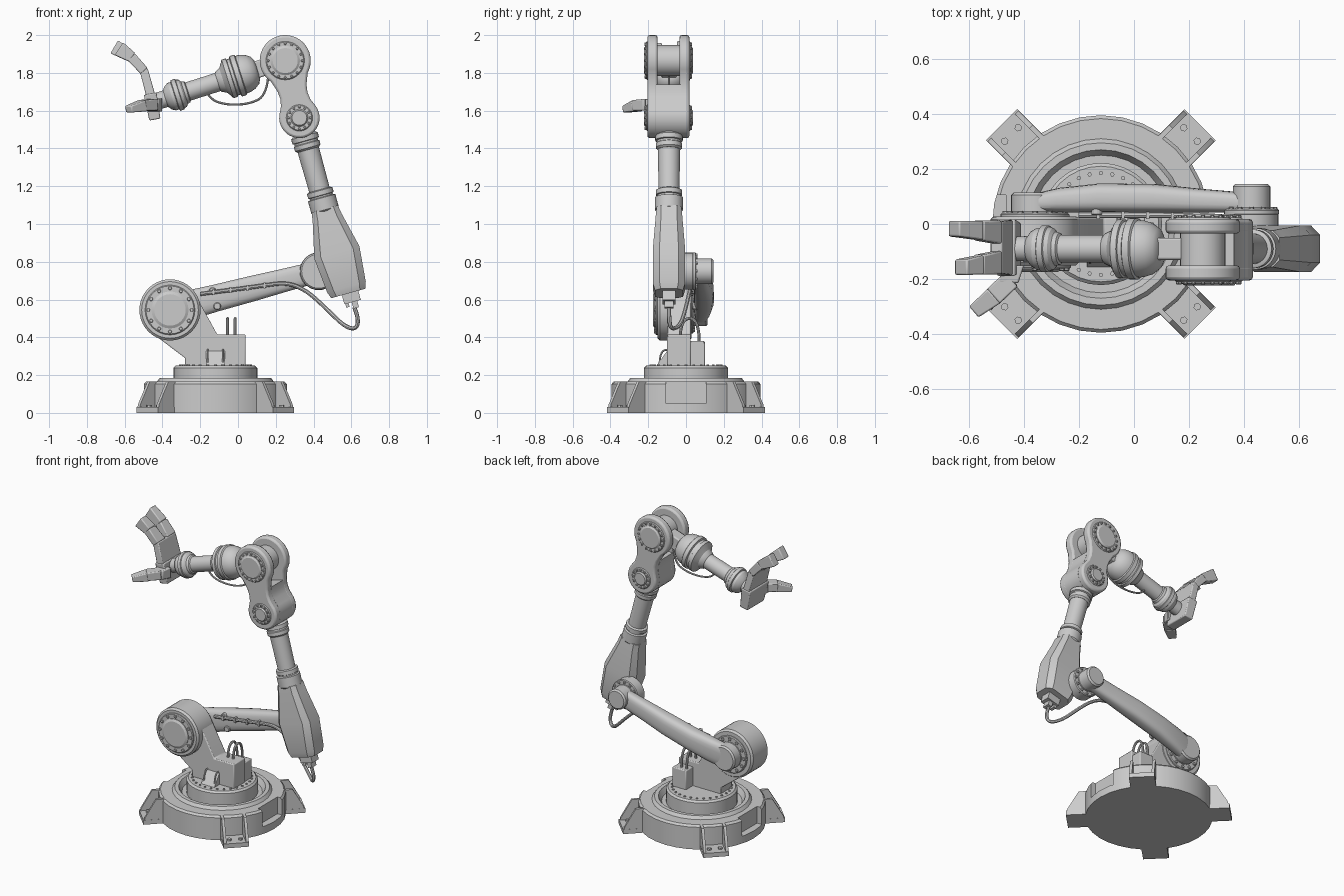
import bpy, bmesh
from math import sin, cos, pi, radians, atan2, copysign
from mathutils import Matrix, Vector

if "Cube" in bpy.data.objects:
    bpy.data.objects.remove(bpy.data.objects["Cube"])

I = Matrix.Identity(4)
YF = Matrix.Rotation(pi / 2, 4, 'X')          # local (x, z, -y): parts extruded along y
AY = -0.09                                    # centre plane of the moving arm


def loft(name, parts, m=I, bevel=0):
    """Each part is a list of rings, skinned with quads and capped."""
    bm = bmesh.new()
    for rings in parts:
        vs = [[bm.verts.new(m @ Vector(p)) for p in r] for r in rings]
        n = len(vs[0])
        for a, b in zip(vs, vs[1:]):
            for i in range(n):
                bm.faces.new((a[i], a[(i + 1) % n], b[(i + 1) % n], b[i]))
        bm.faces.new(vs[0])
        bm.faces.new(vs[-1])
    bmesh.ops.recalc_face_normals(bm, faces=bm.faces)
    me = bpy.data.meshes.new(name)
    bm.to_mesh(me)
    bm.free()
    ob = bpy.data.objects.new(name, me)
    bpy.context.collection.objects.link(ob)
    if bevel:
        b = ob.modifiers.new('bevel', 'BEVEL')
        b.width, b.segments, b.limit_method, b.angle_limit = bevel, 2, 'ANGLE', radians(40)
    return ob


def lathe(prof, n=32, cx=0, cy=0):
    return [[(cx + r * cos(2 * pi * i / n), cy + r * sin(2 * pi * i / n), h) for i in range(n)] for r, h in prof]


def disc(x, z, r, y0, y1, ch=0.008, n=32):
    s = copysign(ch, y1 - y0)
    return lathe([(r - ch, -y0), (r, -y0 - s), (r, -y1 + s), (r - ch, -y1)], n, x, z)


def prism(poly, y0, y1):
    return [[(x, z, -y) for x, z in poly] for y in (y0, y1)]


def cuboid(x0, x1, y0, y1, z0, z1):
    return [[(x0, y0, z), (x1, y0, z), (x1, y1, z), (x0, y1, z)] for z in (z0, z1)]


def arc(c, r, a0, a1, n=20):
    return [(c[0] + r * cos(a0 + (a1 - a0) * i / n), c[1] + r * sin(a0 + (a1 - a0) * i / n)) for i in range(n + 1)]


def frame(x, z, dx, dz, y=AY):
    return Matrix.Translation((x, y, z)) @ Matrix.Rotation(atan2(dx, dz), 4, 'Y')


def bolted_cap(name, x, z, y, s, r, r_in, nb):
    """Flange, raised hub and a ring of bolts; s is the facing along y."""
    parts = [disc(x, z, r, y - s * .01, y + s * .012, .005),
             lathe([(r_in, -y), (r_in, -y - s * .016), (r_in * .85, -y - s * .024)], 32, x, z)]
    rb = (r + r_in) / 2
    for i in range(nb):
        a = 2 * pi * i / nb
        parts.append(disc(x + rb * cos(a), z + rb * sin(a), min(.011, (r - r_in) * .3), y, y + s * .02, .002, 6))
    return loft(name, parts, YF)


def cable(name, pts, r=.008):
    cu = bpy.data.curves.new(name, 'CURVE')
    cu.dimensions, cu.bevel_depth, cu.bevel_resolution, cu.resolution_u = '3D', r, 2, 6
    sp = cu.splines.new('NURBS')
    sp.points.add(len(pts) - 1)
    for p, c in zip(sp.points, pts):
        p.co = (*c, 1)
    sp.use_endpoint_u, sp.order_u = True, 3
    ob = bpy.data.objects.new(name, cu)
    bpy.context.collection.objects.link(ob)
    bpy.ops.object.select_all(action='DESELECT')
    ob.select_set(True)
    bpy.context.view_layer.objects.active = ob
    bpy.ops.object.convert(target='MESH')


def seg(name, p, q, side, w0, w1, t0, t1):
    """Tapered box from p to q, w along side, t across."""
    p, q, side = Vector(p), Vector(q), Vector(side).normalized()
    n = (q - p).cross(side).normalized()
    rings = [[c + side * a * w + n * b * t for a, b in ((1, 1), (1, -1), (-1, -1), (-1, 1))]
             for c, w, t in ((p, w0, t0), (q, w1, t1))]
    return loft(name, [rings], bevel=.006)


# Base drum with recesses at left and right
BX = -0.12
BM = Matrix.Translation((BX, 0, 0))
base = loft('base_drum', [lathe([(.395, 0), (.395, .152), (.383, .165), (.31, .165), (.295, .185),
                                 (.27, .185), (.25, .15)])], BM)
cut = loft('recess_cutter', [cuboid(s * .4 - .055, s * .4 + .055, -.105, .105, .05, .25) for s in (-1, 1)], BM)
cut.hide_render = True
mod = base.modifiers.new('recess', 'BOOLEAN')
mod.operation, mod.object = 'DIFFERENCE', cut
bpy.context.view_layer.objects.active = base
bpy.ops.object.modifier_apply(modifier='recess')
bpy.data.objects.remove(cut)

# Feet: plate, two gussets and two bolts each
for k in range(4):
    m = BM @ Matrix.Rotation(pi / 4 + k * pi / 2, 4, 'Z')
    gus = [(.34, .02), (.505, .02), (.5, .045), (.43, .165), (.34, .165)]
    parts = [cuboid(.34, .51, -.08, .08, 0, .03)]
    parts += [[[(r, y + d, z) for r, z in gus] for d in (-.009, .009)] for y in (-.07, .07)]
    parts += [lathe([(.014, .02), (.014, .042)], 6, .46, y) for y in (-.035, .035)]
    loft(f'foot_{k}', parts, m)

# Turntable with a ring of small bolts
loft('turntable', [lathe([(.222, .13), (.222, .238), (.21, .25)])] +
     [lathe([(.008, .24), (.008, .256)], 6, .185 * cos(i * pi / 14), .185 * sin(i * pi / 14)) for i in range(28)], BM)

# Shoulder bracket and housing
SX, SZ = -0.36, 0.545
web = arc((SX, SZ), .158, radians(35), radians(222), 24) + \
    [(-.28, .29), (-.28, .245), (.04, .245), (.04, .415), (-.11, .415)]
loft('shoulder_bracket', [prism(web, -.10, .025)], YF, .006)
loft('shoulder_housing', [disc(SX, SZ, .162, -.15, .028, .012, 40)], YF)
bolted_cap('shoulder_front_cap', SX, SZ, -.15, -1, .132, .098, 12)
bolted_cap('shoulder_rear_flange', SX, SZ, .028, 1, .125, .088, 12)

# Junction boxes and looped leads
loft('junction_box', [cuboid(-.07, .035, .02, .1, .245, .38)], bevel=.006)
loft('terminal_wedge', [[[(x, -.16, .245), (x, -.095, .245), (x, -.095, .335)] for x in (-.17, -.07)]])
for i, x in enumerate((-.055, -.015)):
    cable(f'box_lead_{i}', [(x, -.03, .4), (x, -.03, .5), (x, .07, .5), (x, .07, .37)])
for i, x in enumerate((-.16, -.08)):
    cable(f'terminal_lead_{i}', [(x, -.14, .25), (x, -.14, .35), (x, -.09, .33)], .005)

# Lower link, bulging at the back
link = []
for t, hw, y1 in ((0, .08, .11), (.1, .078, .132), (.25, .072, .148), (.45, .068, .145), (.62, .062, .128), (.78, .058, .115)):
    cy, hy = (y1 + .042) / 2, (y1 - .042) / 2
    link.append([(hw * copysign(abs(cos(a)) ** .65, cos(a)), cy + hy * copysign(abs(sin(a)) ** .65, sin(a)), t)
                 for a in [2 * pi * (i + .5) / 20 for i in range(20)]])
loft('lower_link', [link], frame(SX, SZ, .79, .205, 0))
loft('link_shoulder_end', [disc(SX, SZ, .086, .03, .115, .01)], YF)
loft('link_bolts', [disc(x, z, .02, .06, .032, .004, 12) for x, z in ((-.135, .645), (-.11, .565))], YF)

# Elbow joint
EX, EZ = .427, .75
loft('elbow_motor', [disc(EX, EZ, .068, .03, .146, .01)], YF)
loft('elbow_hub', [disc(EX, EZ, .098, -.03, .05)], YF)
bolted_cap('elbow_flange', EX, EZ, .042, 1, .1, .07, 12)

# Upper arm: housing, collars and tube along a leaning axis
JX, JZ = .325, 1.562
AM = frame(JX, JZ, .268, -.963)
rings = []
for t, a, b, c in ((.5, .072, .066, .025), (.55, .08, .07, .028), (.74, .124, .085, .035), (.93, .106, .085, .035), (.965, .094, .074, .03)):
    rings.append([(a, b - c, t), (a - c, b, t), (c - a, b, t), (-a, b - c, t),
                  (-a, c - b, t), (c - a, -b, t), (a - c, -b, t), (a, c - b, t)])
loft('arm_housing', [rings], AM)
loft('arm_tube', [lathe([(.06, .04), (.058, .2), (.055, .46)])], AM)
loft('arm_lower_collar', [lathe([(.06, .395), (.07, .40), (.07, .425), (.063, .428), (.063, .436),
                                 (.075, .44), (.075, .505), (.06, .52)])], AM)
loft('arm_upper_collar', [lathe([(.062, .09), (.073, .1), (.073, .125), (.064, .128), (.064, .138),
                                 (.07, .142), (.07, .165), (.06, .175)])], AM)
loft('arm_plug', [cuboid(-.055, .035, -.035, .035, .95, 1.015), cuboid(-.035, -.005, -.025, .025, 1, 1.05),
                  cuboid(.012, .03, -.02, .02, 1, 1.035)], AM)
cable('arm_cable', [(.615, AY, .56), (.64, AY, .5), (.625, -.08, .44), (.56, -.03, .46), (.46, .0, .56),
                    (.36, .02, .65), (.26, .03, .69), (.14, .033, .675), (0, .033, .655), (-.2, .033, .63)], .011)
loft('cable_clips', [cuboid(x - .006, x + .006, .018, .05, z - .016, z + .016)
                     for x, z in ((.14, .675), (.05, .662), (-.04, .65), (-.13, .64))])

# Upper joint: forked, waisted link with bolted caps
UX, UZ = .25, 1.865
th = atan2(JZ - UZ, JX - UX)
ax, pr = (cos(th), sin(th)), (-sin(th), cos(th))
at = lambda t, w: (UX + ax[0] * t + pr[0] * w, UZ + ax[1] * t + pr[1] * w)
low = [at(.15, -.079), at(.19, -.074), at(.23, -.08)] + arc((JX, JZ), .107, th - radians(112), th + radians(112)) + \
    [at(.23, .08), at(.19, .074), at(.15, .079)]
bone = arc((UX, UZ), .135, th + radians(48), th + radians(312), 32) + low
for n, y0, y1 in (('front', -.205, -.15), ('rear', -.035, .018)):
    loft(f'fork_plate_{n}', [prism(bone, y0, y1)], YF, .012)
loft('fork_core', [prism(low, -.16, -.025)], YF)
for n, y, s in (('front', -.205, -1), ('rear', .018, 1)):
    bolted_cap(f'upper_cap_{n}', UX, UZ, y - s * .006, s, .102, .078, 16)
    bolted_cap(f'middle_cap_{n}', JX, JZ, y - s * .006, s, .07, .046, 12)
loft('fork_rotor', [disc(UX, UZ, .082, -.165, -.02)], YF)

# Forearm turned along its axis
FM = frame(UX, UZ, -.953, -.303)
loft('forearm_root', [cuboid(-.045, .045, -.04, .04, .05, .2)], FM, .008)
loft('forearm', [lathe([(.05, .155), (.075, .168), (.094, .195), (.103, .225), (.104, .245), (.112, .25), (.112, .275),
                        (.1, .28), (.1, .295), (.107, .298), (.107, .32), (.09, .33), (.068, .345), (.056, .37),
                        (.05, .375), (.05, .54), (.058, .545), (.062, .56), (.075, .57), (.08, .585), (.085, .588),
                        (.085, .61), (.076, .614), (.076, .63), (.065, .65), (.046, .665), (.043, .76)])], FM)
cable('forearm_cable', [(.16, AY, 1.78), (.15, AY, 1.68), (.06, AY, 1.635), (-.06, AY, 1.63), (-.15, AY, 1.66),
                        (-.17, AY, 1.71)], .006)

# Hand: palm, two jointed fingers and a thumb
Y = (0, 1, 0)
HY = -.085
seg('palm', (-.44, HY, 1.553), (-.465, HY, 1.69), Y, .09, .104, .03, .034)
seg('palm_upper', (-.462, HY, 1.68), (-.50, HY, 1.82), Y, .1, .095, .024, .022)
for i, (y0, y1, tx) in enumerate(((-.03, -.017, 0), (-.14, -.157, .025))):
    seg(f'finger_{i}_middle', (-.497, y0, 1.81), (-.565, (y0 + y1) / 2, 1.885), Y, .042, .036, .024, .026)
    seg(f'finger_{i}_tip', (-.56, (y0 + y1) / 2, 1.882), (-.655 + tx, y1, 1.938 - tx * .4), Y, .035, .028, .028, .04)
S = (.65, -.76, 0)
seg('thumb_base', (-.44, -.15, 1.63), (-.455, -.215, 1.63), (1, 0, 0), .04, .035, .036, .03)
seg('thumb_middle', (-.445, -.2, 1.632), (-.51, -.262, 1.628), S, .035, .035, .03, .028)
seg('thumb_tip', (-.505, -.258, 1.626), (-.58, -.318, 1.608), S, .035, .026, .03, .018)

# Smooth round parts, keep edges sharp
bpy.ops.object.select_all(action='SELECT')
bpy.context.view_layer.objects.active = base
bpy.ops.object.shade_smooth_by_angle(angle=radians(28))
